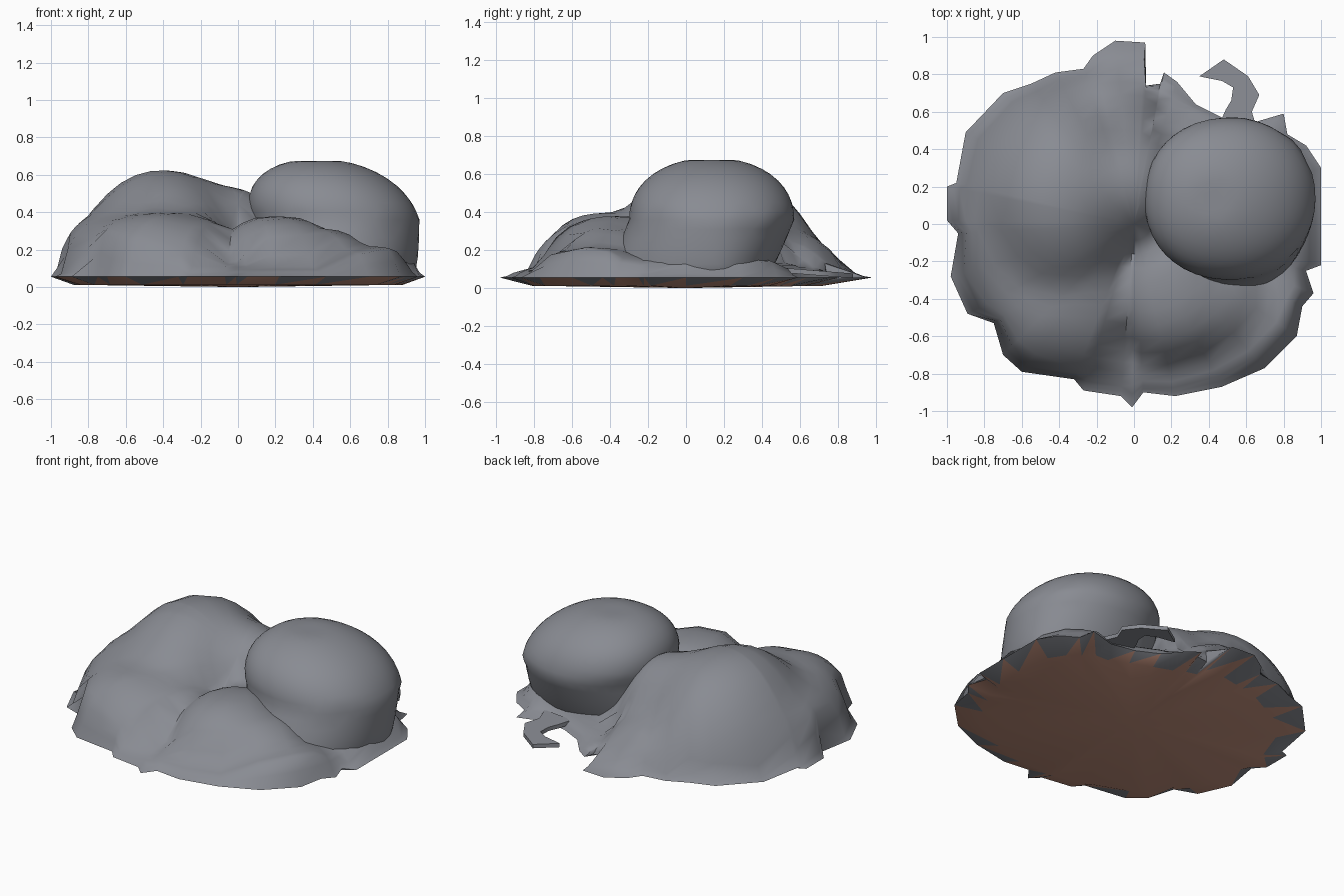
import bpy, bmesh, math
from mathutils import Vector

if "Cube" in bpy.data.objects:
    bpy.data.objects.remove(bpy.data.objects["Cube"])


def material(name, rgb):
    m = bpy.data.materials.new(name)
    m.diffuse_color = (*rgb, 1)
    m.use_nodes = True
    m.node_tree.nodes["Principled BSDF"].inputs["Base Color"].default_value = m.diffuse_color
    return m


STONE = material("grey stone", (0.25, 0.26, 0.29))
EARTH = material("brown earth", (0.56, 0.29, 0.21))

# Ragged ground outline, counter-clockwise seen from above
OUTLINE = [(1.0, .0), (1.0, .3), (.92, .42), (.82, .48), (.8, .59), (.63, .54),
           (.47, .57), (.33, .64), (.23, .76), (.16, .81), (.14, .75), (.065, .74),
           (.06, .97), (-.1, .98), (-.22, .9), (-.27, .83), (-.42, .81), (-.55, .75),
           (-.7, .7), (-.9, .49), (-.95, .22), (-1, .2), (-1, .02), (-.94, -.05),
           (-.98, -.28), (-.89, -.48), (-.75, -.53), (-.7, -.7), (-.6, -.79),
           (-.32, -.83), (-.27, -.89), (-.07, -.92), (-.01, -.98), (.05, -.9),
           (.22, -.92), (.47, -.87), (.7, -.77), (.87, -.6), (.9, -.44),
           (.96, -.37), (.92, -.25), (1.0, -.22)]
N = len(OUTLINE)
RADII = [math.hypot(*p) for p in OUTLINE]
# Smoothed radii for the inside rings, so the spikes stay at the rim
SMOOTH = [sum(RADII[(i + k) % N] for k in range(-3, 4)) / 7 for i in range(N)]

# Humps: centre x, y, radius x, y, top height, flatness of the top
HUMPS = [(-.40, .14, .52, .63, .60, 2.2), (-.05, .20, .38, .40, .50, 2.2),
         (-.40, -.35, .48, .50, .36, 3), (-.70, -.02, .28, .55, .34, 3),
         (.20, -.37, .34, .42, .34, 3), (.45, -.40, .30, .34, .27, 2.5),
         (.70, -.50, .28, .32, .17, 3), (-.15, .50, .34, .36, .27, 2),
         (.74, .08, .25, .50, .12, 4)]


def height(x, y, f):
    total = (.10 * (1 - f ** 5)) ** 8
    for cx, cy, rx, ry, top, q in HUMPS:
        d = math.hypot((x - cx) / rx, (y - cy) / ry)
        if d < 1:
            total += (top * (1 - d ** q) ** .75) ** 8
    return .055 + (total ** .125 * .95) * min(1, (1 - f) / .05)


def ring_point(i, f):
    t = min(1, max(0, (f - .82) / .18))
    r = f * (SMOOTH[i] + (RADII[i] - SMOOTH[i]) * t) / RADII[i]
    return OUTLINE[i][0] * r, OUTLINE[i][1] * r


def finish(name, bm, mats, angle=60):
    bmesh.ops.recalc_face_normals(bm, faces=bm.faces)
    me = bpy.data.meshes.new(name)
    bm.to_mesh(me)
    bm.free()
    ob = bpy.data.objects.new(name, me)
    bpy.context.collection.objects.link(ob)
    for m in mats:
        me.materials.append(m)
    bpy.ops.object.select_all(action='DESELECT')
    ob.select_set(True)
    bpy.context.view_layer.objects.active = ob
    bpy.ops.object.shade_smooth_by_angle(angle=math.radians(angle))
    return ob


# Rocky mound with its shallow dished underside
bm = bmesh.new()
rings = []
for f in [1, .97, .94, .9, .85, .79, .72, .65, .57, .49, .41, .33, .25, .17, .09]:
    ring = []
    for i in range(N):
        x, y = ring_point(i, f)
        ring.append(bm.verts.new((x, y, height(x, y, f))))
    rings.append(ring)
for a, b in zip(rings, rings[1:]):
    for i in range(N):
        j = (i + 1) % N
        bm.faces.new((a[i], a[j], b[j], b[i]))
apex = bm.verts.new((0, 0, height(0, 0, 0)))
foot = []
for i in range(N):
    x, y = ring_point(i, .88)
    foot.append(bm.verts.new((x, y * (.9 if y > 0 else .97), .012)))
sole = bm.verts.new((0, 0, 0))
for i in range(N):
    j = (i + 1) % N
    bm.faces.new((rings[-1][i], rings[-1][j], apex))
    # underside teeth: stone and earth triangles alternate round the rim
    t1 = bm.faces.new((rings[0][i], foot[i], rings[0][j]))
    t2 = bm.faces.new((foot[i], foot[j], rings[0][j]))
    t1.material_index = 1 if OUTLINE[i][1] < 0 and i % 3 == 0 else 0
    t2.material_index = 0 if i % 3 == 1 and OUTLINE[i][1] > 0 else 1
    bm.faces.new((foot[j], foot[i], sole)).material_index = 1
finish("rock_mound", bm, [STONE, EARTH])

# Large boulder: domed top leaning left, steep foot flared in front, tucked in behind
bm = bmesh.new()
bmesh.ops.create_icosphere(bm, subdivisions=4, radius=1)
for v in bm.verts:
    n = v.co.normalized()
    p = n * sum(abs(c) ** 2.15 for c in n) ** (-1 / 2.15)
    x, y, z = p
    if z < 0:
        side = math.hypot(x, y)
        if side > .3:
            x, y = x * side ** -.88, y * side ** -.88
        depth = -.29 * min(1, -1.25 * z)
        v.co = Vector((.52 + .45 * x, .135 + .435 * y + .40 * depth * abs(y),
                       .36 + depth))
    else:
        v.co = Vector((.52 + .45 * x - .10 * z, .135 + .435 * y,
                       .36 + min(.315, .325 * z)))
finish("boulder", bm, [STONE])

# Thin hooked shard behind the boulder
bm = bmesh.new()
outer = [(.35, .79), (.48, .88), (.61, .79), (.67, .69), (.63, .6), (.66, .50)]
inner = [(.37, .785), (.47, .765), (.53, .73), (.52, .66), (.49, .61), (.45, .52)]
layers = [[[bm.verts.new((x, y, z + .08 * (.9 - y))) for x, y in side]
           for side in (outer, inner)] for z in (.05, .075)]
(lo_o, lo_i), (hi_o, hi_i) = layers
for i in range(len(outer) - 1):
    for p, q in ((lo_o, lo_i), (hi_i, hi_o), (lo_i, hi_i), (hi_o, lo_o)):
        bm.faces.new((p[i], p[i + 1], q[i + 1], q[i]))
for i in (0, -1):
    bm.faces.new((lo_o[i], lo_i[i], hi_i[i], hi_o[i]))
finish("back_shard", bm, [STONE])
